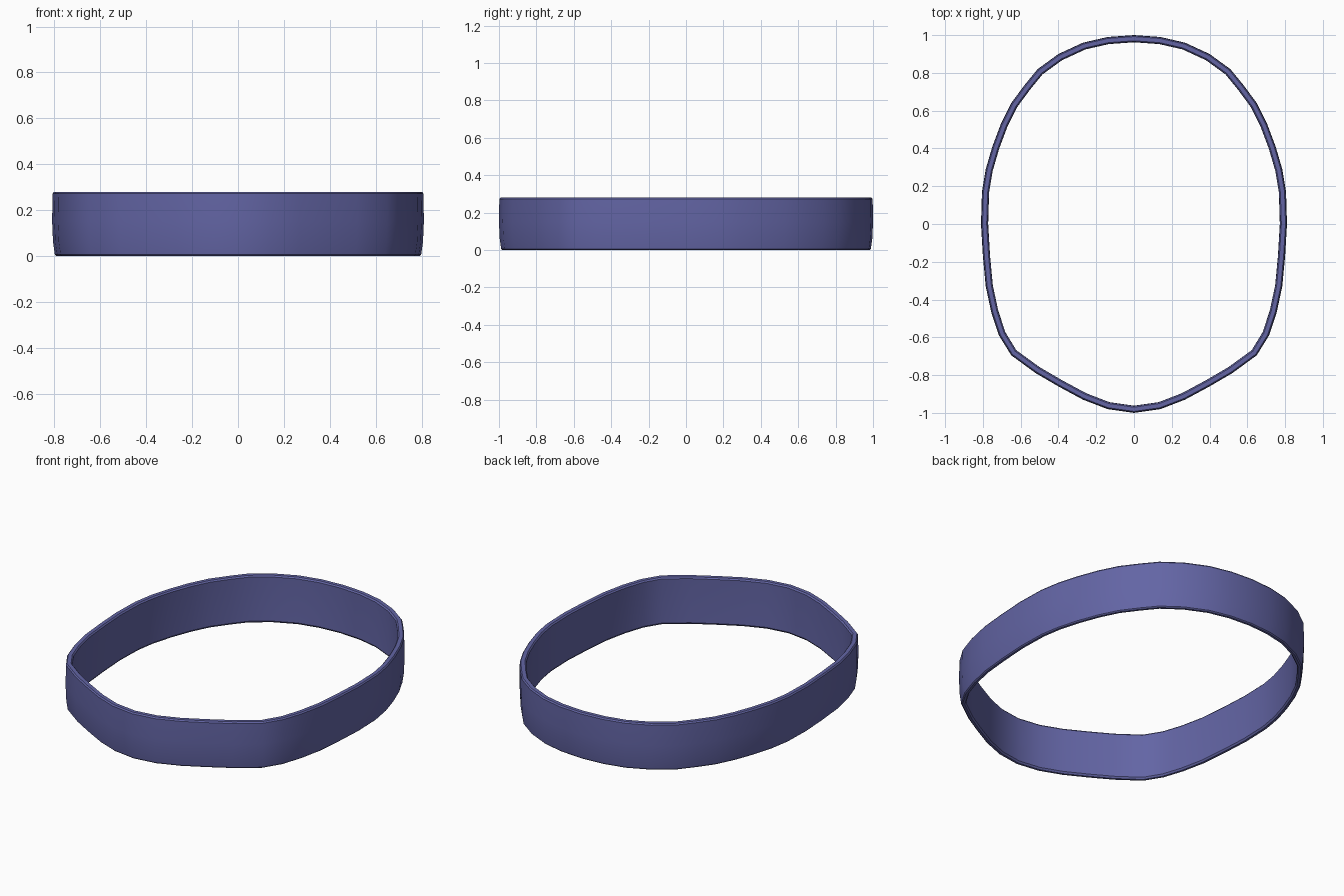
import bpy, bmesh, math
from mathutils import Vector

if "Cube" in bpy.data.objects:
    bpy.data.objects.remove(bpy.data.objects["Cube"])

# Right half of the outline, back to front
half = [(0, 1.0), (0.14, 0.99), (0.27, 0.96), (0.40, 0.90), (0.51, 0.82),
        (0.58, 0.735), (0.65, 0.64), (0.705, 0.53), (0.75, 0.41), (0.785, 0.29),
        (0.805, 0.17), (0.81, 0.0), (0.80, -0.17), (0.785, -0.33), (0.755, -0.47),
        (0.715, -0.59), (0.65, -0.695), (0.52, -0.79), (0.40, -0.86),
        (0.27, -0.93), (0.14, -0.98), (0, -1.0)]
outline = [Vector(p) for p in half + [(-x, y) for x, y in half[-2:0:-1]]]

# Band cross-section: (distance inward, height)
section = [(0.012, 0.006), (0.004, 0.06), (0, 0.15), (0.002, 0.272), (0.008, 0.28),
           (0.03, 0.28), (0.037, 0.272), (0.035, 0.14), (0.038, 0.01),
           (0.031, 0.0), (0.018, 0.0)]

# Sweep the section round the closed outline
bm = bmesh.new()
n, m = len(outline), len(section)
rings = []
for i, p in enumerate(outline):
    t = (outline[(i + 1) % n] - outline[i - 1]).normalized()
    inward = Vector((t.y, -t.x))
    rings.append([bm.verts.new((*(p + inward * d), z)) for d, z in section])
for i in range(n):
    a, b = rings[i], rings[(i + 1) % n]
    for j in range(m):
        k = (j + 1) % m
        bm.faces.new((a[j], b[j], b[k], a[k]))
bmesh.ops.recalc_face_normals(bm, faces=bm.faces)

mesh = bpy.data.meshes.new("band")
bm.to_mesh(mesh)
bm.free()
band = bpy.data.objects.new("band", mesh)
bpy.context.collection.objects.link(band)

mat = bpy.data.materials.new("blue_violet")
mat.diffuse_color = (0.125, 0.13, 0.376, 1)
mat.use_nodes = True
mat.node_tree.nodes["Principled BSDF"].inputs["Base Color"].default_value = mat.diffuse_color
mesh.materials.append(mat)

bpy.context.view_layer.objects.active = band
band.select_set(True)
bpy.ops.object.shade_smooth_by_angle(angle=math.radians(35))
